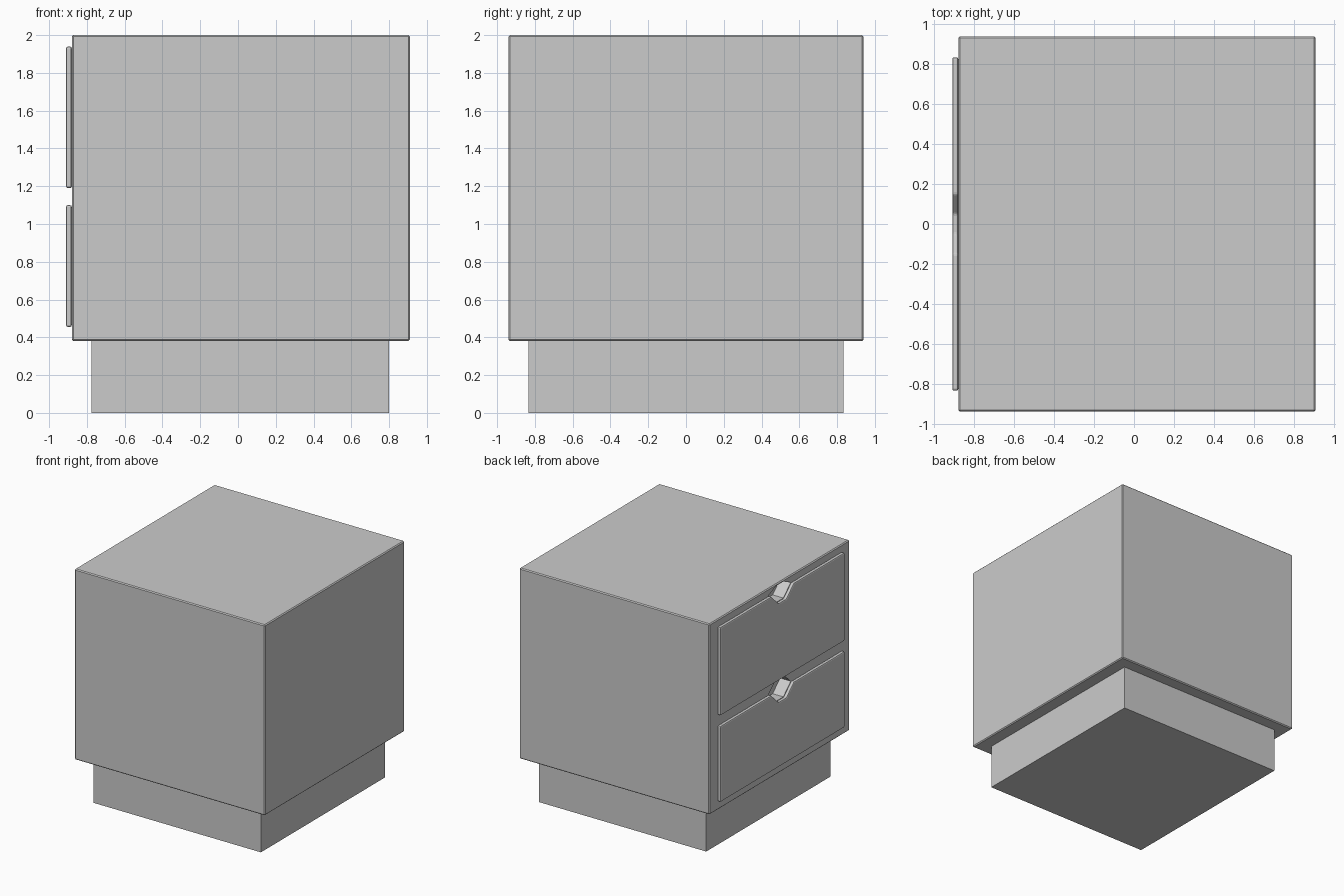
import bpy, bmesh

if "Cube" in bpy.data.objects:
    bpy.data.objects.remove(bpy.data.objects["Cube"])

FRONT, FACE, BACK = -0.91, -0.88, 0.91   # drawer front, cabinet face, cabinet rear (x)


def prism(bm, pts, x0, x1):
    """Extrude a (y, z) outline along x."""
    a = [bm.verts.new((x0, y, z)) for y, z in pts]
    b = [bm.verts.new((x1, y, z)) for y, z in pts]
    n = len(pts)
    bm.faces.new(a)
    bm.faces.new(b[::-1])
    for i in range(n):
        j = (i + 1) % n
        bm.faces.new((a[i], b[i], b[j], a[j]))


def make(name, prisms, bevel=0.0, segments=1):
    bm = bmesh.new()
    for p in prisms:
        prism(bm, *p)
    bmesh.ops.recalc_face_normals(bm, faces=bm.faces)
    mesh = bpy.data.meshes.new(name)
    bm.to_mesh(mesh)
    bm.free()
    ob = bpy.data.objects.new(name, mesh)
    bpy.context.collection.objects.link(ob)
    if bevel:
        m = ob.modifiers.new("edge_bevel", 'BEVEL')
        m.width, m.segments = bevel, segments
        m.limit_method = 'ANGLE'
    return ob


def rect(y, z0, z1):
    return [(-y, z0), (y, z0), (y, z1), (-y, z1)]


# Recessed plinth and cabinet body
make("plinth", [(rect(0.835, 0, 0.385), -0.775, 0.80)])
body = make("cabinet_body", [(rect(0.94, 0.38, 2.0), FACE, BACK)], bevel=0.008)

# Drawer fronts with a trapezoid finger notch, and hexagonal finger pockets behind
pockets = []
for name, z0, z1, rise in (("lower_drawer", 0.455, 1.10, 0.09),
                           ("upper_drawer", 1.19, 1.94, 0.045)):
    notch = [(0.15, z1), (0.05, z1 - 0.095), (-0.05, z1 - 0.095), (-0.15, z1)]
    outline = [(-0.835, z0), (0.835, z0), (0.835, z1)] + notch + [(-0.835, z1)]
    make(name + "_front", [(outline, FRONT, FACE)], bevel=0.01, segments=2)
    hexagon = notch + [(-0.05, z1 + rise), (0.05, z1 + rise)]
    pockets.append((hexagon, FACE - 0.05, FACE + 0.10))

# Hidden cutter for the finger pockets
cutter = make("pocket_cutter", pockets)
cutter.hide_render = True
cutter.hide_set(True)
cut = body.modifiers.new("finger_pockets", 'BOOLEAN')
cut.operation, cut.solver, cut.object = 'DIFFERENCE', 'EXACT', cutter
